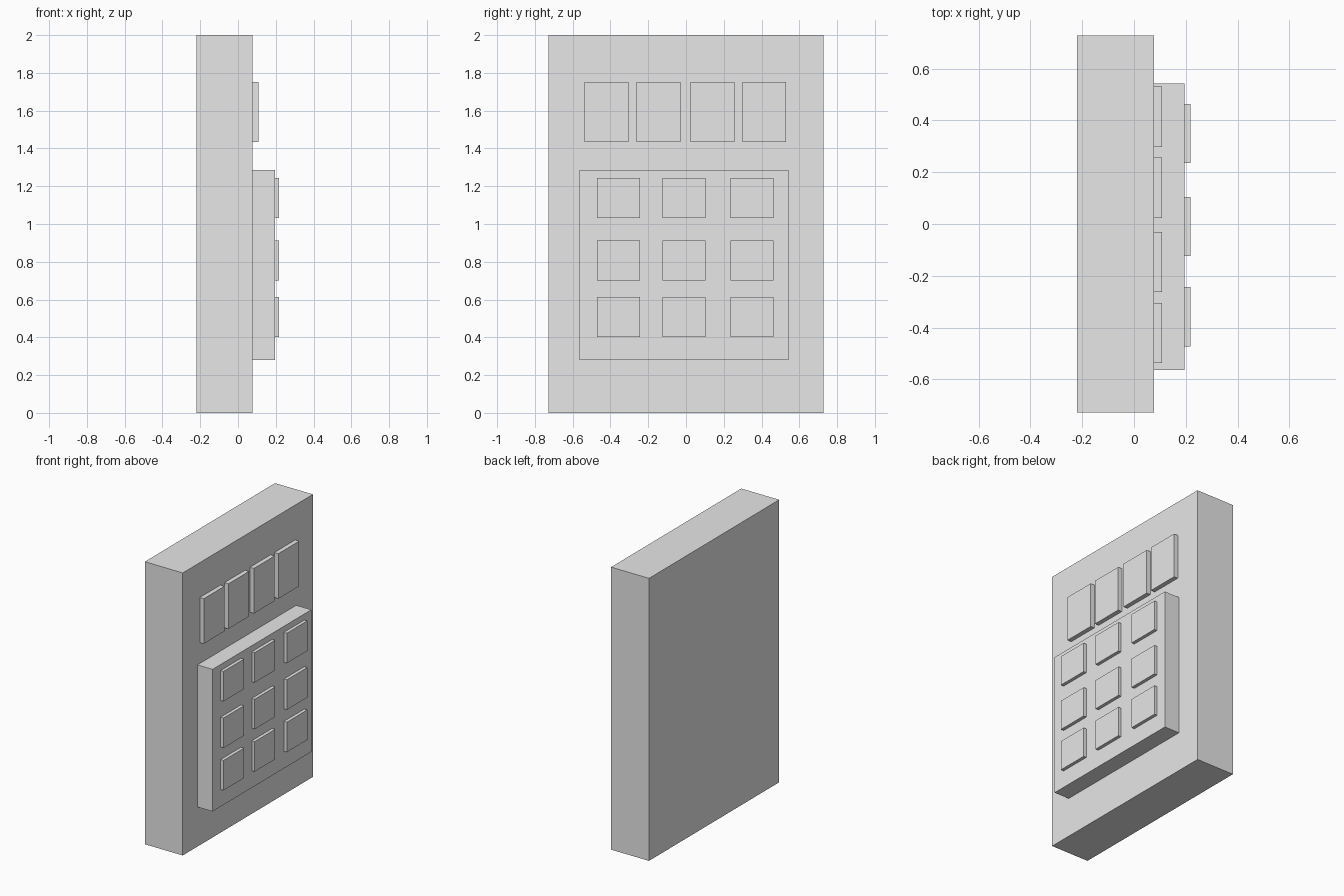
import bpy

if "Cube" in bpy.data.objects:
    bpy.data.objects.remove(bpy.data.objects["Cube"])

grey = bpy.data.materials.new("light grey")
grey.diffuse_color = (0.8, 0.8, 0.8, 1.0)
grey.use_nodes = True
grey.node_tree.nodes["Principled BSDF"].inputs["Base Color"].default_value = grey.diffuse_color


def box(name, x, y, z):
    """Box spanning the given (min, max) ranges."""
    spans = (x, y, z)
    bpy.ops.mesh.primitive_cube_add(size=1, location=[(a + b) / 2 for a, b in spans])
    ob = bpy.context.object
    ob.name = name
    ob.scale = [b - a for a, b in spans]
    bpy.ops.object.transform_apply(location=False, rotation=False, scale=True)
    ob.data.materials.append(grey)
    return ob


FACE = 0.077    # front surface of the slab
PANEL = 0.195   # front surface of the raised panel
SINK = 0.01     # how far parts sit into the surface behind

# Main slab and raised keypad panel
box("body_slab", (-0.22, FACE), (-0.728, 0.728), (0, 2))
box("keypad_panel", (FACE - SINK, PANEL), (-0.563, 0.542), (0.28, 1.286))

# Row of four upper plates
for i, y in enumerate((-0.421, -0.146, 0.14, 0.414)):
    box(f"upper_plate_{i + 1}", (FACE - SINK, 0.108),
        (y - 0.116, y + 0.116), (1.434, 1.753))

# Three by three grid of keys
for r, z in enumerate((0.507, 0.807, 1.137)):
    for c, y in enumerate((-0.358, -0.01, 0.35)):
        box(f"key_{r + 1}_{c + 1}", (PANEL - SINK, 0.218),
            (y - 0.114, y + 0.114), (z - 0.106, z + 0.106))
